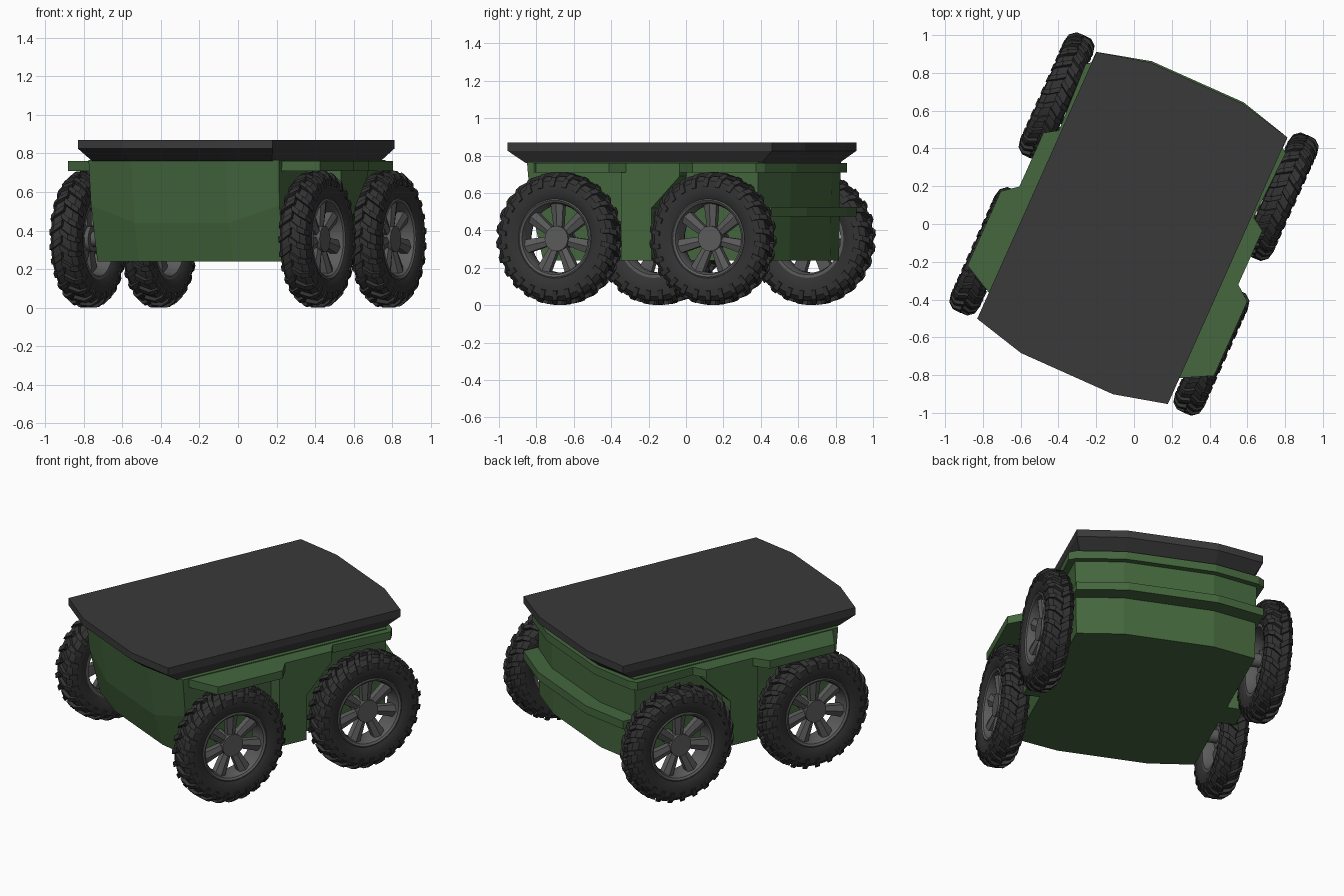
import bpy, bmesh, math
from mathutils import Matrix, Vector

if "Cube" in bpy.data.objects:
    bpy.data.objects.remove(bpy.data.objects["Cube"])

YAW = Matrix.Rotation(math.radians(-24.1), 4, 'Z')   # the vehicle stands turned


def material(name, rgb):
    m = bpy.data.materials.new(name)
    m.diffuse_color = (*rgb, 1)
    m.use_nodes = True
    m.node_tree.nodes["Principled BSDF"].inputs["Base Color"].default_value = m.diffuse_color
    return m


GREEN = material("body green", (0.058, 0.135, 0.047))
DECK = material("deck dark grey", (0.042, 0.042, 0.042))
RUBBER = material("tyre rubber", (0.033, 0.033, 0.033))
METAL = material("wheel grey", (0.105, 0.105, 0.105))


def finish(bm, name, mat, smooth=False):
    bmesh.ops.recalc_face_normals(bm, faces=bm.faces)
    me = bpy.data.meshes.new(name)
    bm.to_mesh(me)
    bm.free()
    me.transform(YAW)
    me.materials.append(mat)
    ob = bpy.data.objects.new(name, me)
    bpy.context.collection.objects.link(ob)
    if smooth:
        bpy.ops.object.select_all(action='DESELECT')
        ob.select_set(True)
        bpy.context.view_layer.objects.active = ob
        bpy.ops.object.shade_smooth_by_angle(angle=math.radians(30))
    return ob


def skin(bm, rings, caps=True, loop=False):
    """Join rings of points with quads."""
    vs = [[bm.verts.new(p) for p in r] for r in rings]
    n = len(vs[0])
    pairs = list(zip(vs, vs[1:])) + ([(vs[-1], vs[0])] if loop else [])
    for a, b in pairs:
        for i in range(n):
            j = (i + 1) % n
            bm.faces.new((a[i], a[j], b[j], b[i]))
    if caps and not loop:
        bm.faces.new(vs[0][::-1])
        bm.faces.new(vs[-1])


def hull(w, front, front_mid, back, back_mid, z, zmid=None, k=0.267):
    """Eight-sided plan with three-facet front and back ends."""
    zm = z if zmid is None else zmid
    return [(-w, front, z), (-k, front_mid, zm), (k, front_mid, zm), (w, front, z),
            (w, back, z), (k, back_mid, z), (-k, back_mid, z), (-w, back, z)]


# Main body, nose folded back below a crease
bm = bmesh.new()
skin(bm, [hull(.53, -.60, -.66, .66, .725, .24),
          hull(.535, -.67, -.715, .66, .73, .53, .44),
          hull(.54, -.69, -.76, .665, .735, .765)])
finish(bm, "body", GREEN)

# Deck plate with tapered underside
bm = bmesh.new()
skin(bm, [hull(.51, -.71, -.78, .67, .74, .76),
          hull(.553, -.797, -.868, .75, .817, .825),
          hull(.553, -.797, -.868, .75, .817, .87)])
finish(bm, "deck", DECK)

# Fender slab, running around the sides and the back
half = [(.545, -.65), (.715, -.56), (.715, -.13), (.635, -.067), (.635, .245),
        (.565, .29), (.58, .67), (.54, .70), (.267, .768)]
plan = half + [(-x, y) for x, y in reversed(half)]
bm = bmesh.new()
skin(bm, [[(x, y, z) for x, y in plan] for z in (.71, .76)])
finish(bm, "fenders", GREEN)

# Rear bumper
end = [(.555, .60), (.555, .75), (.267, .825)]
plan = end + [(-x, y) for x, y in reversed(end)]
bm = bmesh.new()
skin(bm, [[(x, y, z) for x, y in plan] for z in (.475, .525)])
finish(bm, "rear_bumper", GREEN)

# Side blocks between the wheels
prof = [(-.10, .24), (.08, .24), (.08, .52), (.245, .69), (.245, .72), (-.10, .72)]
for s, side in ((1, "right"), (-1, "left")):
    bm = bmesh.new()
    skin(bm, [[(s * x, y, z) for y, z in prof] for x in (.50, .63)])
    finish(bm, side + "_side_block", GREEN)


# Wheels
def make_wheel(name, s, cy):
    def P(x, r, a):
        return Vector((s * (.65 + x), cy + r * math.cos(a), .356 + r * math.sin(a)))

    def lathe(bm, profile, n):
        skin(bm, [[P(x, r, 2 * math.pi * i / n) for x, r in profile]
                  for i in range(n)], loop=True)

    # tyre carcass and chevron lugs
    bm = bmesh.new()
    right = [(.055, .20), (.07, .222), (.079, .265), (.074, .31), (.05, .335)]
    lathe(bm, right + [(-x, r) for x, r in reversed(right)], 40)
    count = 26
    for i in range(count):
        for d in (1, -1):
            a0 = 2 * math.pi * (i + (.5 if d < 0 else 0)) / count
            rings = []
            for x, r, xi, ri, a in ((-.004, .356, -.004, .325, 0), (.042, .354, .038, .325, .09),
                                    (.074, .328, .055, .305, .13), (.085, .28, .065, .275, .15)):
                t = a0 + a
                rings.append([P(d * xi, ri, t - .05), P(d * x, r, t - .042),
                              P(d * x, r, t + .042), P(d * xi, ri, t + .05)])
            skin(bm, rings)
    finish(bm, name + "_tyre", RUBBER, True)

    # rim barrel
    bm = bmesh.new()
    lathe(bm, [(-.062, .212), (.066, .212), (.07, .205), (.062, .193),
               (.03, .182), (-.03, .182), (-.062, .193)], 40)
    # seven tapered spokes
    for i in range(7):
        a = 2 * math.pi * i / 7 + math.pi / 2
        rings = []
        for r, w, x0, x1 in ((.05, .024, -.01, .036), (.19, .037, .0, .05)):
            da = w / r
            rings.append([P(x0, r, a - da), P(x1 - .012, r, a - da), P(x1, r, a),
                          P(x1 - .012, r, a + da), P(x0, r, a + da)])
        skin(bm, rings)
    # hub and axle stub
    for r, x0, x1 in ((.068, -.03, .045), (.04, -.14, -.02)):
        skin(bm, [[P(x, r, 2 * math.pi * i / 20) for i in range(20)] for x in (x0, x1)])
    finish(bm, name + "_rim", METAL, True)


for s, side in ((1, "right"), (-1, "left")):
    make_wheel("front_" + side + "_wheel", s, -.449)
    make_wheel("rear_" + side + "_wheel", s, .449)
